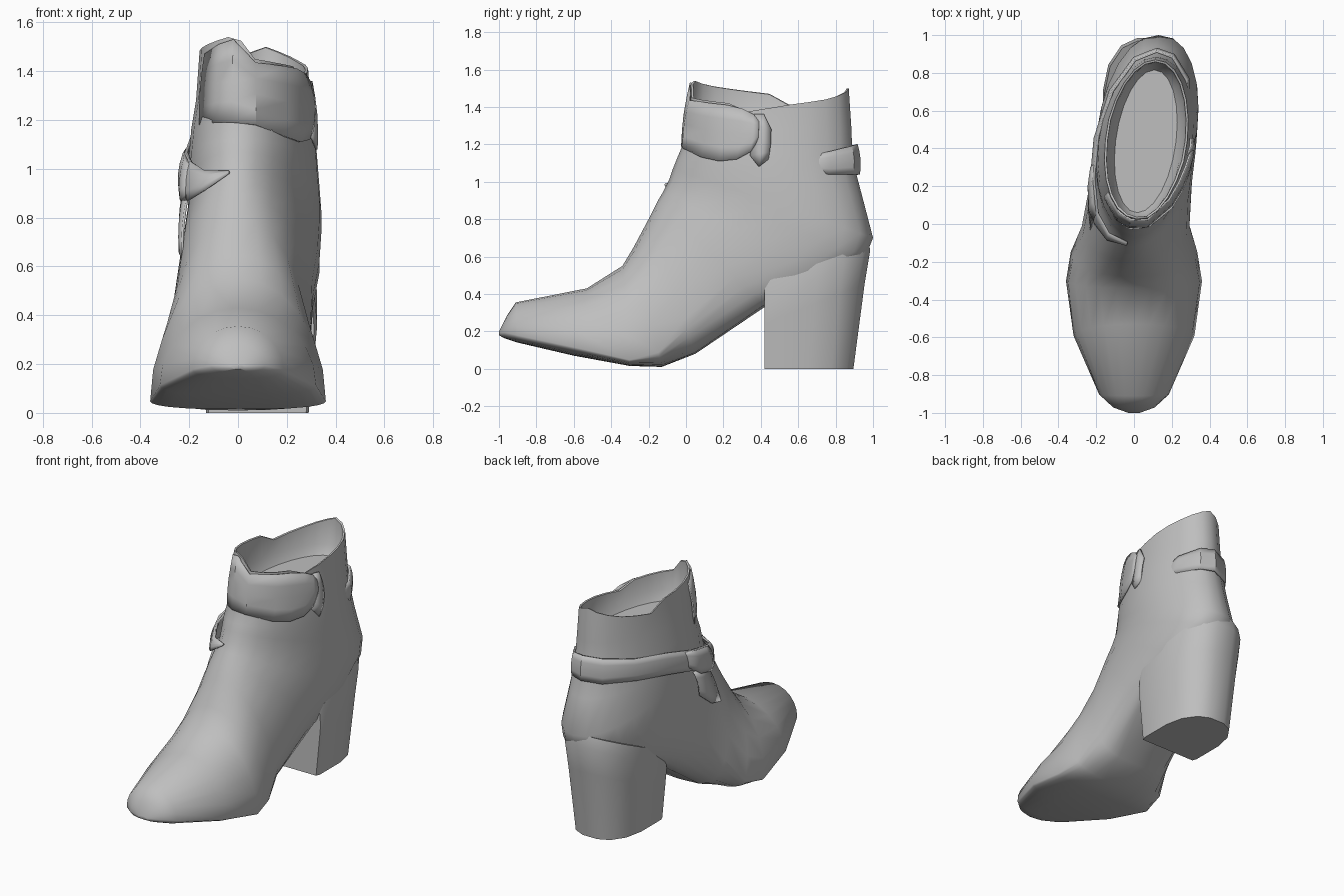
import bpy, bmesh, math
from math import sin, cos, radians, pi

if "Cube" in bpy.data.objects:
    bpy.data.objects.remove(bpy.data.objects["Cube"])

leather = bpy.data.materials.new("grey_leather")
leather.diffuse_color = (0.52, 0.52, 0.52, 1)
leather.use_nodes = True
leather.node_tree.nodes["Principled BSDF"].inputs["Base Color"].default_value = leather.diffuse_color
N = 24


def interp(table, v):
    if v <= table[0][0]:
        return table[0][1]
    for (a, p), (b, q) in zip(table, table[1:]):
        if v <= b:
            return p + (q - p) * (v - a) / (b - a)
    return table[-1][1]


def skew(y):
    # the boot curves slightly sideways towards the heel
    return max(0, 0.01 + 0.12 * y)


def finish(name, bm, angle=38):
    bmesh.ops.recalc_face_normals(bm, faces=bm.faces)
    me = bpy.data.meshes.new(name)
    bm.to_mesh(me)
    bm.free()
    me.materials.append(leather)
    ob = bpy.data.objects.new(name, me)
    bpy.context.collection.objects.link(ob)
    bpy.ops.object.select_all(action='DESELECT')
    ob.select_set(True)
    bpy.context.view_layer.objects.active = ob
    bpy.ops.object.shade_smooth_by_angle(angle=radians(angle))
    return ob


def loft(name, rings, angle=38):
    bm = bmesh.new()
    rows = [[bm.verts.new(p) for p in r] for r in rings]
    n = len(rows[0])
    for a, b in zip(rows, rows[1:]):
        for i in range(n):
            j = (i + 1) % n
            bm.faces.new((a[i], a[j], b[j], b[i]))
    bm.faces.new(rows[0])
    bm.faces.new(rows[-1])
    return finish(name, bm, angle)


# Ankle outline at a height: angle 0 is the front, positive is towards +x
FRONT = [(0.6, -0.31), (0.95, -0.12), (1.19, -0.02), (1.55, 0.03)]
BACK = [(0.7, 1.0), (1.05, 0.9), (1.5, 0.87)]
HALF = [(0.6, 0.275), (1.0, 0.255), (1.2, 0.235), (1.45, 0.215)]


def outline(deg, z, off=0.0):
    a = radians(deg)
    f, b = interp(FRONT, z), interp(BACK, z)
    y = (f + b) / 2 - ((b - f) / 2 + off) * cos(a)
    return (skew(y) + (interp(HALF, z) + off) * sin(a), y, z)


# Foot sections: top y, top z, bottom y, bottom z, half width, widest point, lower roundness
SECTIONS = [
    (-1.0, 0.20, -1.0, 0.18, 0.03, 0.5, 1),
    (-0.96, 0.28, -0.975, 0.165, 0.11, 0.75, 0.7),
    (-0.91, 0.355, -0.90, 0.14, 0.185, 0.82, 0.7),
    (-0.53, 0.43, -0.60, 0.07, 0.32, 0.88, 0.7),
    (-0.34, 0.55, -0.30, 0.015, 0.36, 0.94, 0.7),
    (-0.28, 0.65, -0.13, 0.01, 0.335, 0.88, 0.7),
    (-0.20, 0.80, 0.05, 0.08, 0.285, 0.75, 0.5),
    (-0.15, 0.90, 0.42, 0.33, 0.27, 0.62, 0.25),
    (-0.12, 0.95, 0.75, 0.47, 0.27, 0.58, 0.4),
    (-0.09, 1.01, 0.96, 0.60, 0.265, 0.55, 0.75),
    (-0.07, 1.07, 1.0, 0.70, 0.265, 0.52, 0.9),
    (-0.05, 1.12, 0.94, 0.93, 0.258, 0.5, 1),
    (-0.02, 1.19, 0.89, 1.12, 0.248, 0.5, 1),
]
rings = []
for ty, tz, by, bz, hw, w, e in SECTIONS:
    ring = []
    for i in range(N):
        a = 2 * pi * i / N
        c, s = cos(a), sin(a)
        if abs(s) < 1e-6:
            s = 0
        t = w * (1 - c) if c > 0 else w - (1 - w) * c
        y, z = ty + (by - ty) * t, tz + (bz - tz) * t
        x = math.copysign(abs(s) ** (e if c < 0 else 1), s) * hw
        ring.append((skew(y) + x, y, z))
    rings.append(ring)

# Shaft: uneven rim, then the shallow lining inside
RIM = [(-180, 1.5), (-135, 1.44), (-105, 1.41), (-90, 1.47), (-45, 1.51), (-5, 1.55),
       (15, 1.45), (60, 1.42), (80, 1.36), (92, 1.4), (135, 1.44), (180, 1.5)]
angles = [360 * i / N if i <= N / 2 else 360 * i / N - 360 for i in range(N)]
rings.append([outline(a, 1.28) for a in angles])
rings.append([outline(a, interp(RIM, a)) for a in angles])
rings.append([outline(a, interp(RIM, a) - 0.003, -0.012) for a in angles])
rings.append([outline(a, 1.32, -0.03) for a in angles])
rings.append([outline(a, 1.26, -0.07) for a in angles])
loft("boot_upper", rings, 48)

# Block heel: flat front, rounded back, top sloping up to meet the counter
HEEL = [(0.95, 0), (1, 0.06), (1, 0.5), (0.88, 0.75), (0.6, 0.93), (0.25, 1)]
shape = HEEL + [(-u, v) for u, v in reversed(HEEL)]


def heel_ring(hw, depth, base, slope):
    pts = []
    for u, v in shape:
        y = 0.42 + depth * v
        pts.append((skew(0.58) + hw * u, y, base + slope * (y - 0.42)))
    return pts


loft("block_heel", [heel_ring(0.21, 0.475, 0, 0), heel_ring(0.235, 0.535, 0.24, 0.4),
                    heel_ring(0.245, 0.565, 0.34, 0.52), heel_ring(0.235, 0.55, 0.46, 0.45)])


# Wrapped leather pieces: stations are angle, low z, high z, offset from the ankle
def wrap(name, stations, steps=4, thick=0.015):
    bm = bmesh.new()
    rows = []
    for a, lo, hi, off in stations:
        rows.append([bm.verts.new(outline(a, lo + (hi - lo) * k / steps,
                                          off + 0.01 * sin(pi * k / steps)))
                     for k in range(steps + 1)])
    for p, q in zip(rows, rows[1:]):
        for k in range(steps):
            bm.faces.new((p[k], p[k + 1], q[k + 1], q[k]))
    ob = finish(name, bm)
    m = ob.modifiers.new("thickness", 'SOLIDIFY')
    m.thickness = thick
    m.offset = 0


wrap("front_flap", [(-50, 1.18, 1.47, 0.0), (-25, 1.19, 1.51, 0.004), (-8, 1.19, 1.53, 0.006),
                    (15, 1.18, 1.435, 0.008), (45, 1.13, 1.42, 0.01), (60, 1.11, 1.41, 0.014),
                    (72, 1.12, 1.39, 0.018), (80, 1.16, 1.36, 0.02), (84, 1.22, 1.32, 0.02)],
     thick=0.01)

# Ankle strap from the right side, around the back, to a point at the front left
wrap("ankle_strap", [(112, 1.06, 1.12, -0.03), (135, 1.04, 1.16, 0.008),
                     (160, 1.04, 1.19, 0.02), (180, 1.04, 1.2, 0.022), (205, 1.03, 1.19, 0.02),
                     (235, 1.02, 1.16, 0.014), (265, 0.99, 1.13, 0.014), (290, 0.93, 1.07, 0.018),
                     (312, 0.87, 1.03, 0.03), (330, 0.91, 0.99, 0.018), (352, 0.98, 0.99, 0.0)],
     thick=0.012)

# Knot and hanging tail on the left
wrap("strap_knot", [(-78, 0.98, 1.08, 0.012), (-68, 0.9, 1.06, 0.025), (-56, 0.87, 1.04, 0.035),
                    (-48, 0.9, 1.02, 0.03)], thick=0.02)
wrap("strap_tail", [(-72, 0.75, 0.92, 0.01), (-64, 0.66, 0.92, 0.015), (-54, 0.63, 0.9, 0.015)],
     thick=0.01)

# Small tab hanging below the flap on the right
wrap("side_tab", [(80, 1.14, 1.36, 0.01), (87, 1.08, 1.36, 0.018), (92, 1.12, 1.28, 0.004)],
     thick=0.01)
